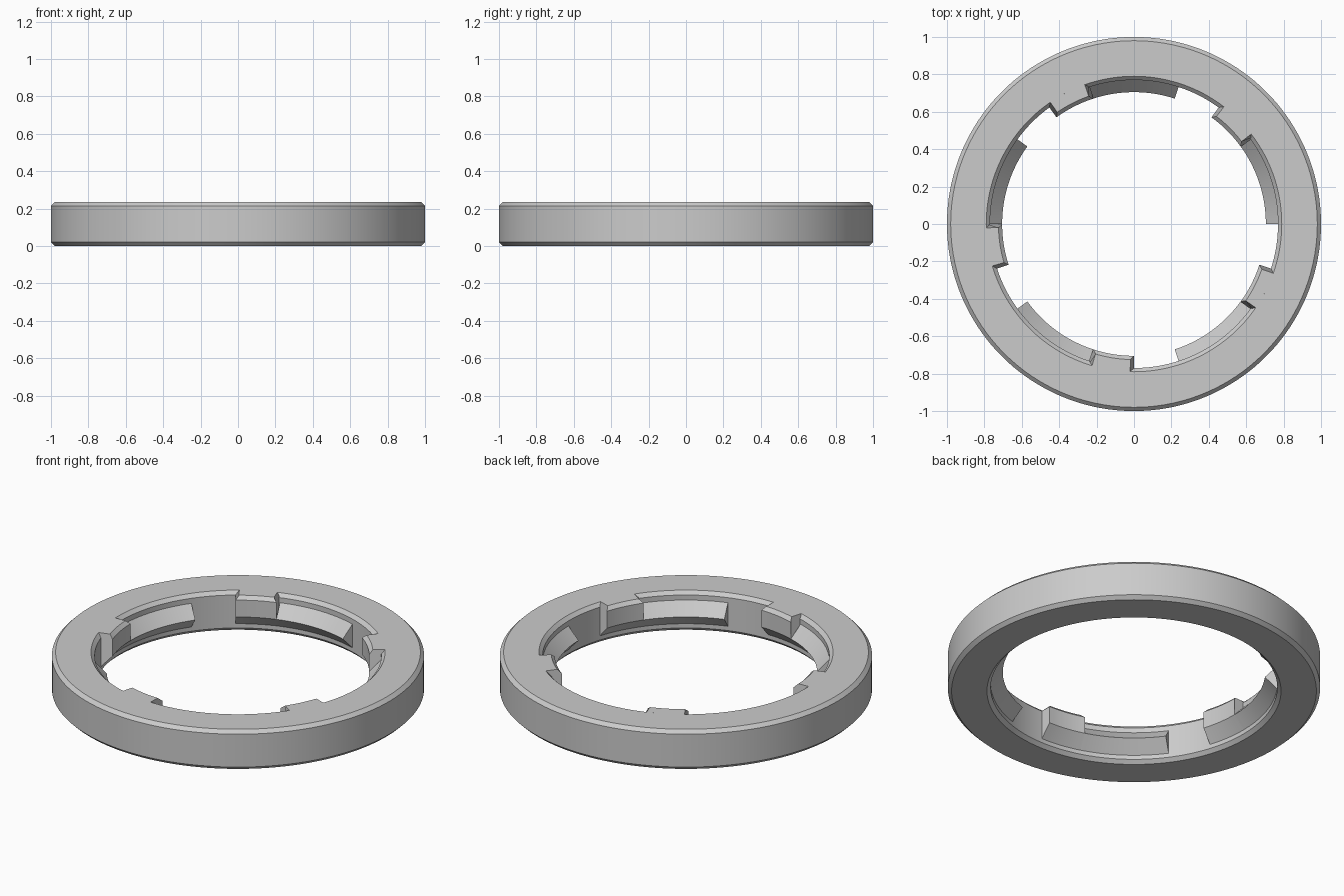
import bpy, bmesh
from math import sin, cos, radians

cube = bpy.data.objects.get("Cube")
if cube:
    bpy.data.objects.remove(cube)

grey = bpy.data.materials.new("plain grey")
grey.use_nodes = True
grey.diffuse_color = (0.6, 0.6, 0.6, 1)
grey.node_tree.nodes["Principled BSDF"].inputs["Base Color"].default_value = (0.6, 0.6, 0.6, 1)

HEIGHT = 0.235
BEVEL = 0.02
BORE = 0.77       # radius of the open bore
LUG = 0.705       # radius at the lug tips
STEP = 2          # degrees per segment


def sweep(bm, profile, start, end, inset=0):
    """Sweep a closed (r, z) profile around z; points on the top rim are pulled in by inset degrees."""
    full = end - start == 360
    count = (end - start) // STEP
    rings = []
    for i in range(count if full else count + 1):
        ring = []
        for r, z in profile:
            trim = inset if z == HEIGHT else 0
            a = radians(start + trim + (end - start - 2 * trim) * i / count)
            ring.append(bm.verts.new((r * cos(a), r * sin(a), z)))
        rings.append(ring)
    for i in range(count):
        a, b = rings[i], rings[(i + 1) % len(rings)]
        for j in range(len(profile)):
            k = (j + 1) % len(profile)
            bm.faces.new((a[j], a[k], b[k], b[j]))
    if not full:
        bm.faces.new(rings[0])
        bm.faces.new(rings[-1])


def make(name, profile, spans, inset=0):
    bm = bmesh.new()
    for start, end in spans:
        sweep(bm, profile, start, end, inset)
    bmesh.ops.recalc_face_normals(bm, faces=bm.faces)
    mesh = bpy.data.meshes.new(name)
    bm.to_mesh(mesh)
    bm.free()
    mesh.materials.append(grey)
    obj = bpy.data.objects.new(name, mesh)
    bpy.context.collection.objects.link(obj)
    bpy.ops.object.select_all(action='DESELECT')
    obj.select_set(True)
    bpy.context.view_layer.objects.active = obj
    bpy.ops.object.shade_smooth_by_angle(angle=radians(20))


# Main ring with bevelled rims inside and out
make("ring_body", [
    (BORE + BEVEL, 0), (1 - BEVEL, 0), (1, BEVEL), (1, HEIGHT - BEVEL),
    (1 - BEVEL, HEIGHT), (BORE + BEVEL, HEIGHT), (BORE, HEIGHT - BEVEL), (BORE, BEVEL),
], [(0, 360)])

# Five tall stop blocks, flush with the top, sloped underneath
make("stop_blocks", [
    (BORE + BEVEL, HEIGHT), (LUG + BEVEL, HEIGHT), (LUG, HEIGHT - BEVEL),
    (LUG, 0.115), (BORE, 0.045), (BORE + BEVEL, 0.045), (BORE + BEVEL, HEIGHT - BEVEL),
], [(36 + 72 * k, 54 + 72 * k) for k in range(5)], inset=1.5)

# Five wedge-shaped locking lugs beside the blocks
make("locking_lugs", [
    (BORE, 0.185), (LUG, 0.115), (BORE, 0.045), (BORE + BEVEL, 0.045), (BORE + BEVEL, 0.185),
], [(72 * k, 36 + 72 * k) for k in range(5)])
